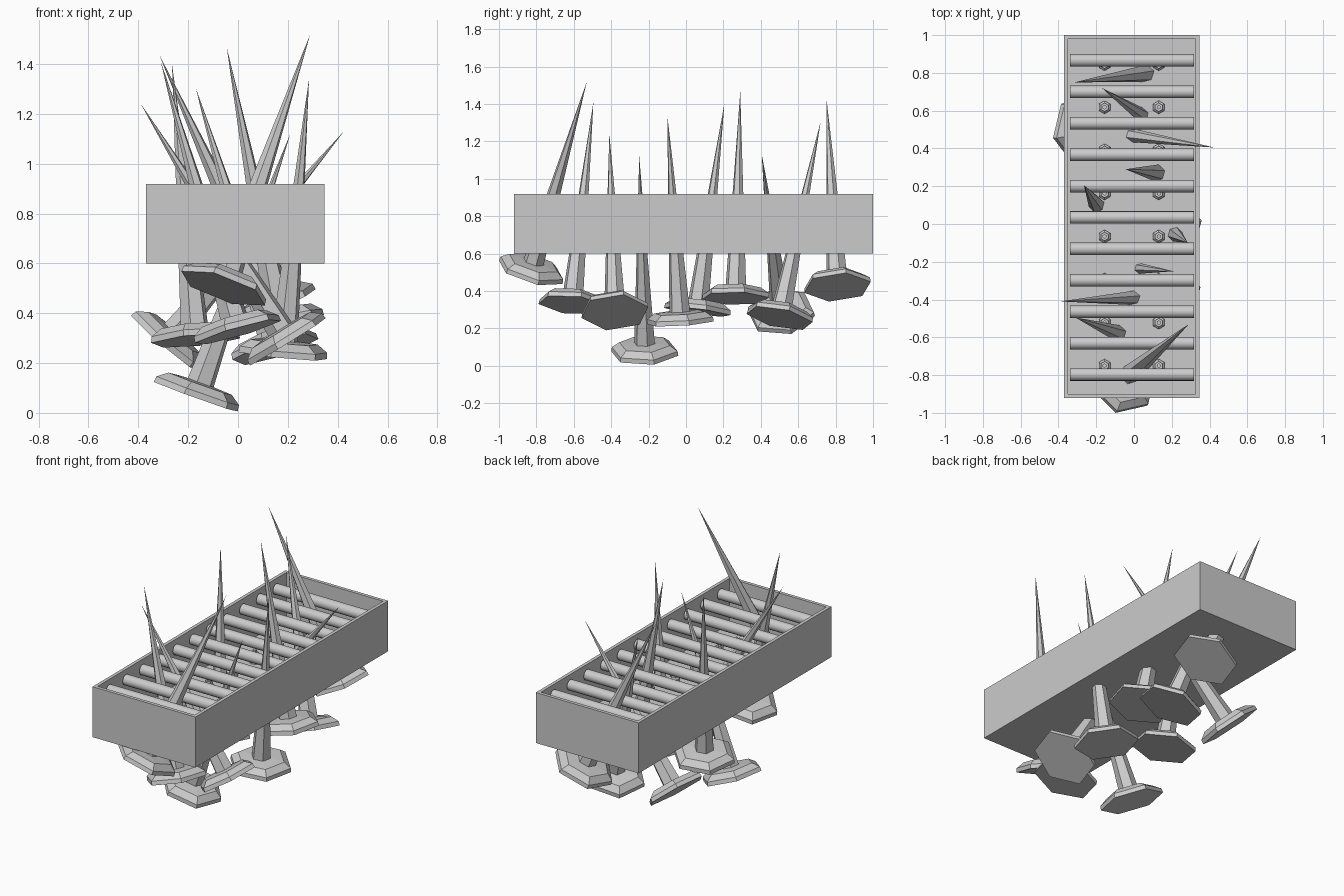
import bpy, bmesh, math
from mathutils import Vector, Matrix

if "Cube" in bpy.data.objects:
    bpy.data.objects.remove(bpy.data.objects["Cube"])


def new_object(name, bm):
    bmesh.ops.recalc_face_normals(bm, faces=bm.faces)
    mesh = bpy.data.meshes.new(name)
    bm.to_mesh(mesh)
    bm.free()
    ob = bpy.data.objects.new(name, mesh)
    bpy.context.collection.objects.link(ob)
    return ob


def lathe(name, profile, sides, turn=0.0):
    """Closed low-poly solid from (radius, height) points; radius 0 makes a tip."""
    bm = bmesh.new()
    rings = []
    for r, z in profile:
        if r == 0:
            rings.append([bm.verts.new((0, 0, z))])
            continue
        rings.append([bm.verts.new((r * math.cos(turn + math.tau * i / sides),
                                    r * math.sin(turn + math.tau * i / sides), z))
                      for i in range(sides)])
    bm.faces.new(rings[0])
    for a, b in zip(rings, rings[1:]):
        for i in range(sides):
            j = (i + 1) % sides
            if len(b) == 1:
                bm.faces.new((a[i], a[j], b[0]))
            else:
                bm.faces.new((a[i], a[j], b[j], b[i]))
    if len(rings[-1]) > 1:
        bm.faces.new(rings[-1])
    return new_object(name, bm)


# Open-topped box with thin walls
X0, X1, Y0, Y1 = -0.37, 0.347, -0.92, 1.0
BOTTOM, TOP, WALL, FLOOR = 0.60, 0.918, 0.03, 0.63
bm = bmesh.new()
bmesh.ops.create_cube(bm, size=1, matrix=Matrix.Translation(
    ((X0 + X1) / 2, (Y0 + Y1) / 2, (BOTTOM + TOP) / 2))
    @ Matrix.Diagonal((X1 - X0, Y1 - Y0, TOP - BOTTOM, 1)))
lid = max(bm.faces, key=lambda f: f.calc_center_median().z)
bmesh.ops.inset_region(bm, faces=[lid], thickness=WALL)
inner = bmesh.ops.extrude_discrete_faces(bm, faces=[lid])["faces"][0]
bmesh.ops.translate(bm, verts=inner.verts, vec=(0, 0, FLOOR - TOP))
new_object("box", bm)

# Row of round grate bars across the opening
bar_length = X1 - X0 - 2 * WALL
for i in range(11):
    bar = lathe("grate_bar", [(0.033, 0), (0.033, bar_length)], 16)
    bar.rotation_euler = (0, math.pi / 2, 0)
    bar.location = (X0 + WALL, 0.866 - 0.1663 * i, 0.86)
    for p in bar.data.polygons:
        p.use_smooth = len(p.vertices) == 4

# Two rows of hexagonal bolts on the floor
for x in (-0.156, 0.131):
    for i in range(8):
        bolt = lathe("floor_bolt", [(0.035, 0), (0.035, 0.03), (0.023, 0.04),
                                    (0.023, 0.06), (0.012, 0.06), (0.012, 0.08)],
                     6, math.pi / 6)
        bolt.location = (x, 0.846 - 0.228 * i, FLOOR)

# Leaning spikes through the box: (foot centre, tip)
spikes = [
    ((-0.06, -0.83, 0.50), (0.29, -0.53, 1.52)),
    ((0.00, -0.61, 0.325), (-0.31, -0.495, 1.41)),
    ((0.20, -0.38, 0.285), (-0.39, -0.41, 1.24)),
    ((-0.17, -0.22, 0.065), (0.21, -0.25, 1.12)),
    ((0.18, -0.03, 0.23), (0.285, -0.10, 1.34)),
    ((-0.17, 0.06, 0.29), (-0.265, 0.205, 1.40)),
    ((0.17, 0.265, 0.36), (-0.045, 0.29, 1.465)),
    ((-0.29, 0.51, 0.28), (0.425, 0.405, 1.13)),
    ((0.15, 0.50, 0.255), (-0.17, 0.72, 1.305)),
    ((0.15, 0.81, 0.42), (-0.315, 0.75, 1.435)),
]
for foot, tip in spikes:
    foot, tip = Vector(foot), Vector(tip)
    axis = tip - foot
    spike = lathe("spike", [(0.185, 0), (0.182, 0.025), (0.14, 0.055), (0.057, 0.06),
                            (0, axis.length)], 6, math.radians(15))
    spike.rotation_mode = 'QUATERNION'
    spike.rotation_quaternion = Vector((0, 0, 1)).rotation_difference(axis)
    spike.location = foot
